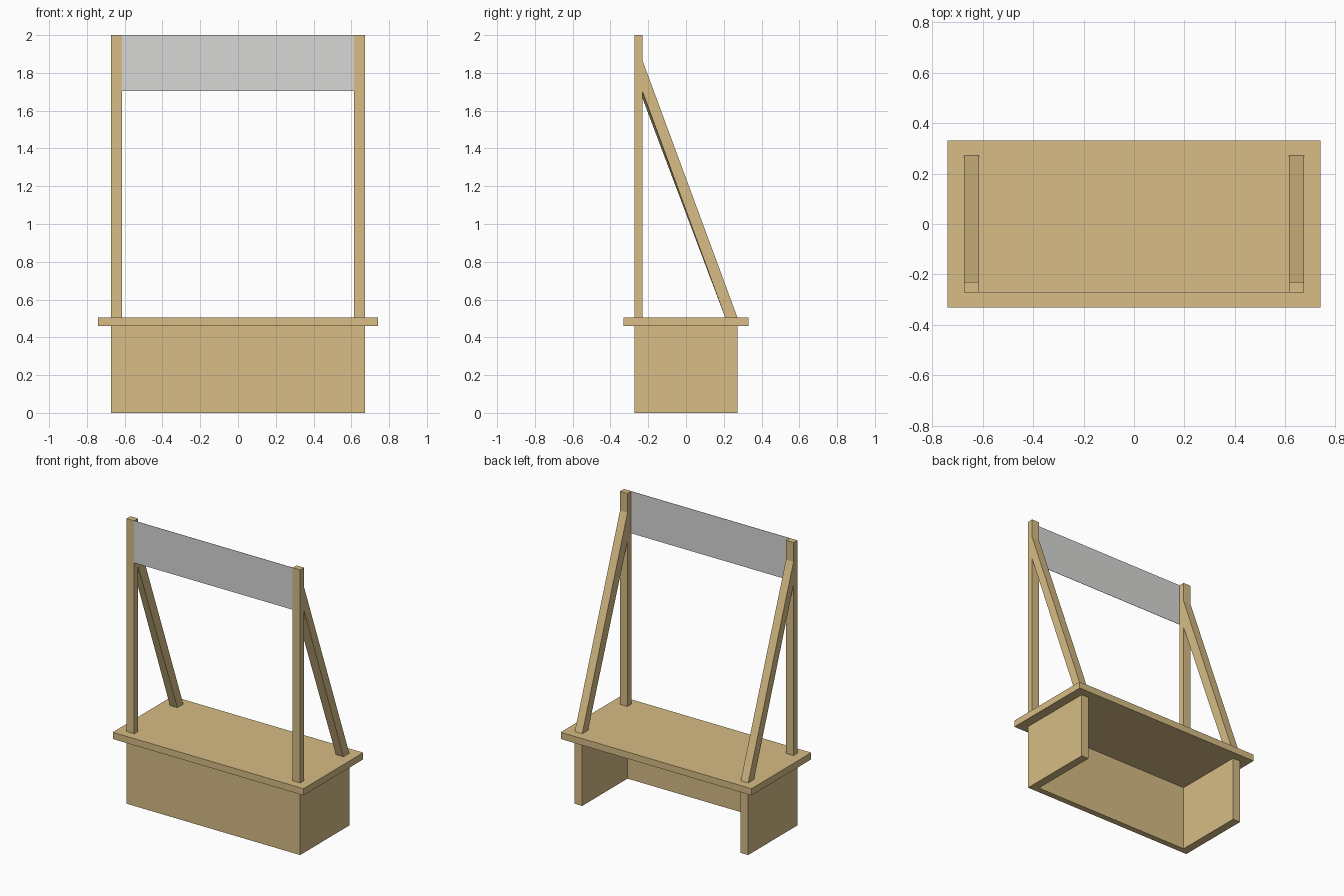
import bpy, bmesh

if "Cube" in bpy.data.objects:
    bpy.data.objects.remove(bpy.data.objects["Cube"])


def material(name, rgb):
    m = bpy.data.materials.new(name)
    m.diffuse_color = (*rgb, 1.0)
    m.use_nodes = True
    m.node_tree.nodes["Principled BSDF"].inputs["Base Color"].default_value = m.diffuse_color
    return m


WOOD = material("light wood", (0.679, 0.503, 0.238))
GREY = material("sign grey", (0.679, 0.679, 0.672))


def finish(name, bm, mat):
    bmesh.ops.recalc_face_normals(bm, faces=bm.faces[:])
    me = bpy.data.meshes.new(name)
    bm.to_mesh(me)
    bm.free()
    me.materials.append(mat)
    ob = bpy.data.objects.new(name, me)
    bpy.context.collection.objects.link(ob)
    return ob


def box(name, lo, hi, mat=WOOD):
    bm = bmesh.new()
    bmesh.ops.create_cube(bm, size=1)
    for v in bm.verts:
        v.co = [lo[i] + (v.co[i] + 0.5) * (hi[i] - lo[i]) for i in range(3)]
    return finish(name, bm, mat)


def loft(name, ring_a, ring_b, mat=WOOD):
    """Closed prism between two matching rings of points."""
    bm = bmesh.new()
    a = [bm.verts.new(p) for p in ring_a]
    b = [bm.verts.new(p) for p in ring_b]
    bm.faces.new(a)
    bm.faces.new(b[::-1])
    n = len(a)
    for i in range(n):
        j = (i + 1) % n
        bm.faces.new((a[i], b[i], b[j], a[j]))
    return finish(name, bm, mat)


XO, XI = 0.673, 0.615          # outer and inner x of posts and side panels
YF, YP, YB = -0.272, -0.23, 0.272   # front face, post back, rear
ZU, ZT = 0.459, 0.506          # counter underside and top

# Counter board
box("counter_top", (-0.74, -0.331, ZU), (0.74, 0.331, ZT))

# Front panel of the base, open at the back
box("front_panel", (-XO, YF, 0), (XO, YP, ZU))

for side, s in (("left", -1), ("right", 1)):
    x0, x1 = sorted((s * XI, s * XO))
    # Base side panel
    box(side + "_side_panel", (x0, YP, 0), (x1, YB, ZU))
    # Upright post
    box(side + "_post", (x0, YF, ZT), (x1, YP, 2.0))
    # Sloping brace, slightly deeper on its inner side at the top
    rings = [[(x, YP, 1.865), (x, YB, ZT), (x, 0.207, ZT), (x, YP, z)]
             for x, z in ((s * XI, 1.665), (s * XO, 1.702))]
    loft(side + "_brace", *rings)

# Thin sign sheet flush with the front of the posts
box("sign_sheet", (-XI, YF, 1.705), (XI, YF + 0.002, 2.0), GREY)
